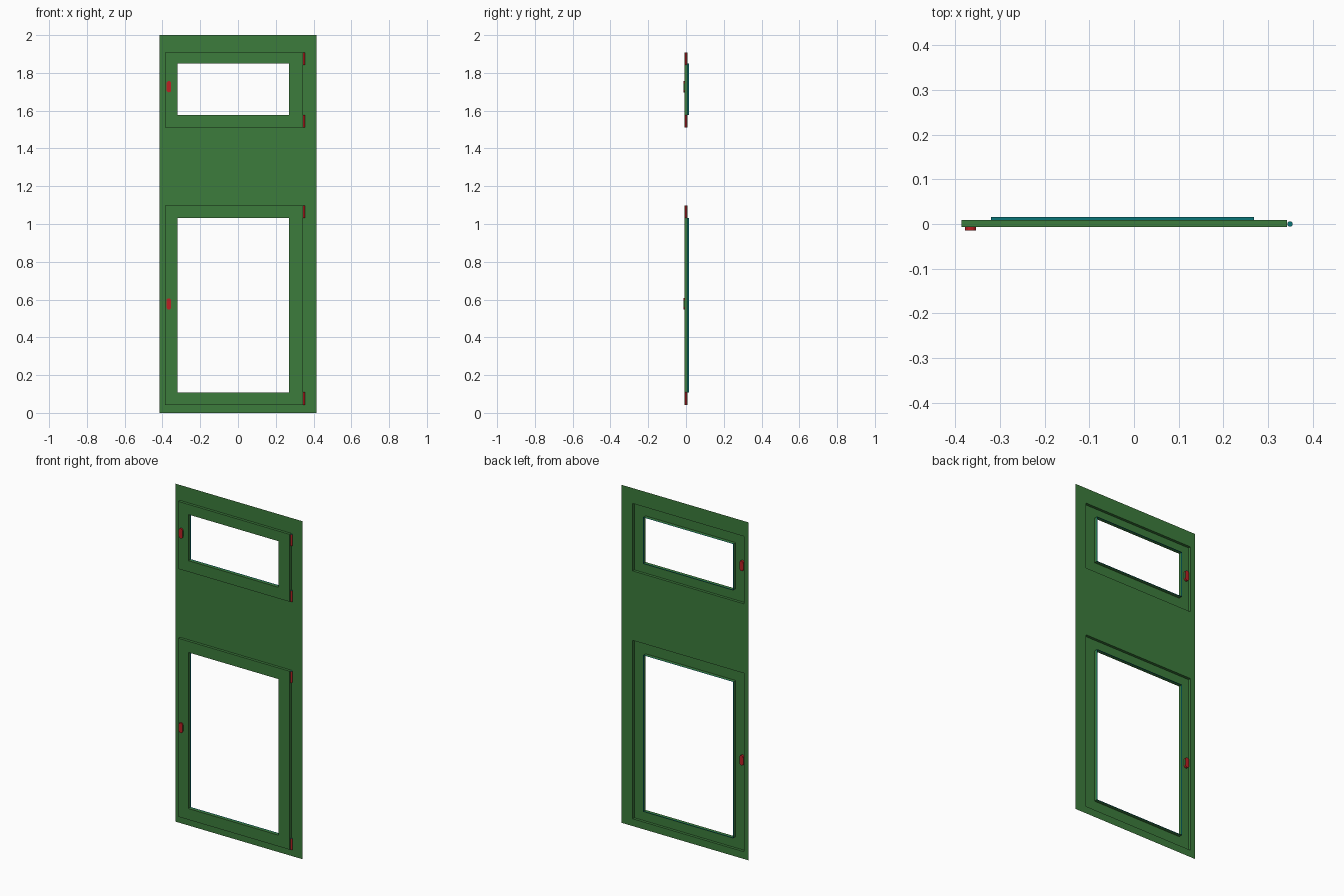
import bpy, bmesh, math
from mathutils import Matrix

cube = bpy.data.objects.get("Cube")
if cube:
    bpy.data.objects.remove(cube)


def material(name, rgb):
    m = bpy.data.materials.new(name)
    m.use_nodes = True
    color = (*rgb, 1)
    m.diffuse_color = color
    m.node_tree.nodes["Principled BSDF"].inputs["Base Color"].default_value = color
    return m


GREEN = material("green_paint", (0.045, 0.2, 0.045))
RED = material("red_metal", (0.5, 0.015, 0.017))
TEAL = material("teal_backing", (0.003, 0.18, 0.19))

# Depths of the pressed sheet layers
SHEET_Y, DOOR_Y, LINING_Y = 0.009, -0.007, 0.016
HANDLE_Y = (-0.0145, 0.005)
DOOR_X = (-0.386, 0.343)
WINDOW_X = (-0.32, 0.269)


def finish(name, bm, mats):
    bmesh.ops.remove_doubles(bm, verts=bm.verts, dist=1e-6)
    mesh = bpy.data.meshes.new(name)
    bm.to_mesh(mesh)
    bm.free()
    for m in mats:
        mesh.materials.append(m)
    ob = bpy.data.objects.new(name, mesh)
    bpy.context.collection.objects.link(ob)
    return ob


def sheet(bm, xs, zs, y, holes):
    """Flat sheet facing the front, leaving out the grid cells in holes."""
    for i in range(len(xs) - 1):
        for j in range(len(zs) - 1):
            if (i, j) not in holes:
                corners = [(xs[i], zs[j]), (xs[i + 1], zs[j]),
                           (xs[i + 1], zs[j + 1]), (xs[i], zs[j + 1])]
                bm.faces.new([bm.verts.new((x, y, z)) for x, z in corners])


def rect_loop(bm, xr, zr, y):
    return [bm.verts.new((x, y, z)) for x, z in
            ((xr[0], zr[0]), (xr[1], zr[0]), (xr[1], zr[1]), (xr[0], zr[1]))]


def bridge(bm, a, b, mat=0):
    for k in range(4):
        n = (k + 1) % 4
        bm.faces.new((a[k], b[k], b[n], a[n])).material_index = mat


def hinge(name, z0, z1):
    bm = bmesh.new()
    place = Matrix.Translation((0.3495, 0, (z0 + z1) / 2))
    bmesh.ops.create_cone(bm, cap_ends=True, segments=12, radius1=0.006,
                          radius2=0.006, depth=z1 - z0, matrix=place)
    for f in bm.faces:
        f.material_index = int(abs(f.normal.z) > 0.5)
        f.smooth = f.material_index == 0
    ob = finish(name, bm, [RED, TEAL])
    for e in ob.data.edges:
        za, zb = (ob.data.vertices[v].co.z for v in e.vertices)
        e.use_edge_sharp = abs(za - zb) < 1e-5


def handle(name, z):
    # Upright slab with rounded ends, reaching through the door skin
    bm = bmesh.new()
    r, half = 0.0125, 0.0175
    outline = []
    for end, start in ((1, 0), (-1, math.pi)):
        for k in range(7):
            a = start + math.pi * k / 6
            outline.append((-0.366 + r * math.cos(a), z + end * half + r * math.sin(a)))
    front = bm.faces.new([bm.verts.new((x, HANDLE_Y[0], zz)) for x, zz in outline])
    out = bmesh.ops.extrude_face_region(bm, geom=[front], use_keep_orig=True)
    for v in out["geom"]:
        if isinstance(v, bmesh.types.BMVert):
            v.co.y = HANDLE_Y[1]
    bmesh.ops.recalc_face_normals(bm, faces=bm.faces)
    # Straight sides take the door colour
    for f in bm.faces:
        f.material_index = int(abs(f.normal.x) > 0.99)
    finish(name, bm, [RED, GREEN])


def door(name, zr, wz, handle_z):
    # Raised door skin with its folded rim
    bm = bmesh.new()
    sheet(bm, (DOOR_X[0], *WINDOW_X, DOOR_X[1]), (zr[0], *wz, zr[1]), DOOR_Y, {(1, 1)})
    bridge(bm, rect_loop(bm, DOOR_X, zr, DOOR_Y), rect_loop(bm, DOOR_X, zr, SHEET_Y))
    bmesh.ops.recalc_face_normals(bm, faces=bm.faces)
    finish(name, bm, [GREEN])

    # Window lining: green within the door, teal where it stands out behind
    bm = bmesh.new()
    loops = [rect_loop(bm, WINDOW_X, wz, y) for y in (DOOR_Y, SHEET_Y, LINING_Y)]
    bridge(bm, loops[0], loops[1], 0)
    bridge(bm, loops[1], loops[2], 1)
    bmesh.ops.recalc_face_normals(bm, faces=bm.faces)
    finish(name + "_window_lining", bm, [GREEN, TEAL])

    hinge(name + "_top_hinge", zr[1] - 0.067, zr[1])
    hinge(name + "_bottom_hinge", zr[0], zr[0] + 0.067)
    handle(name + "_handle", handle_z)


UPPER, LOWER = (1.51, 1.909), (0.043, 1.099)

# Backing panel with both door openings
bm = bmesh.new()
sheet(bm, (-0.416, *DOOR_X, 0.416), (0, *LOWER, *UPPER, 2), SHEET_Y, {(1, 1), (1, 3)})
finish("side_panel", bm, [GREEN])

door("upper_door", UPPER, (1.576, 1.849), 1.727)
door("lower_door", LOWER, (0.109, 1.033), 0.577)
